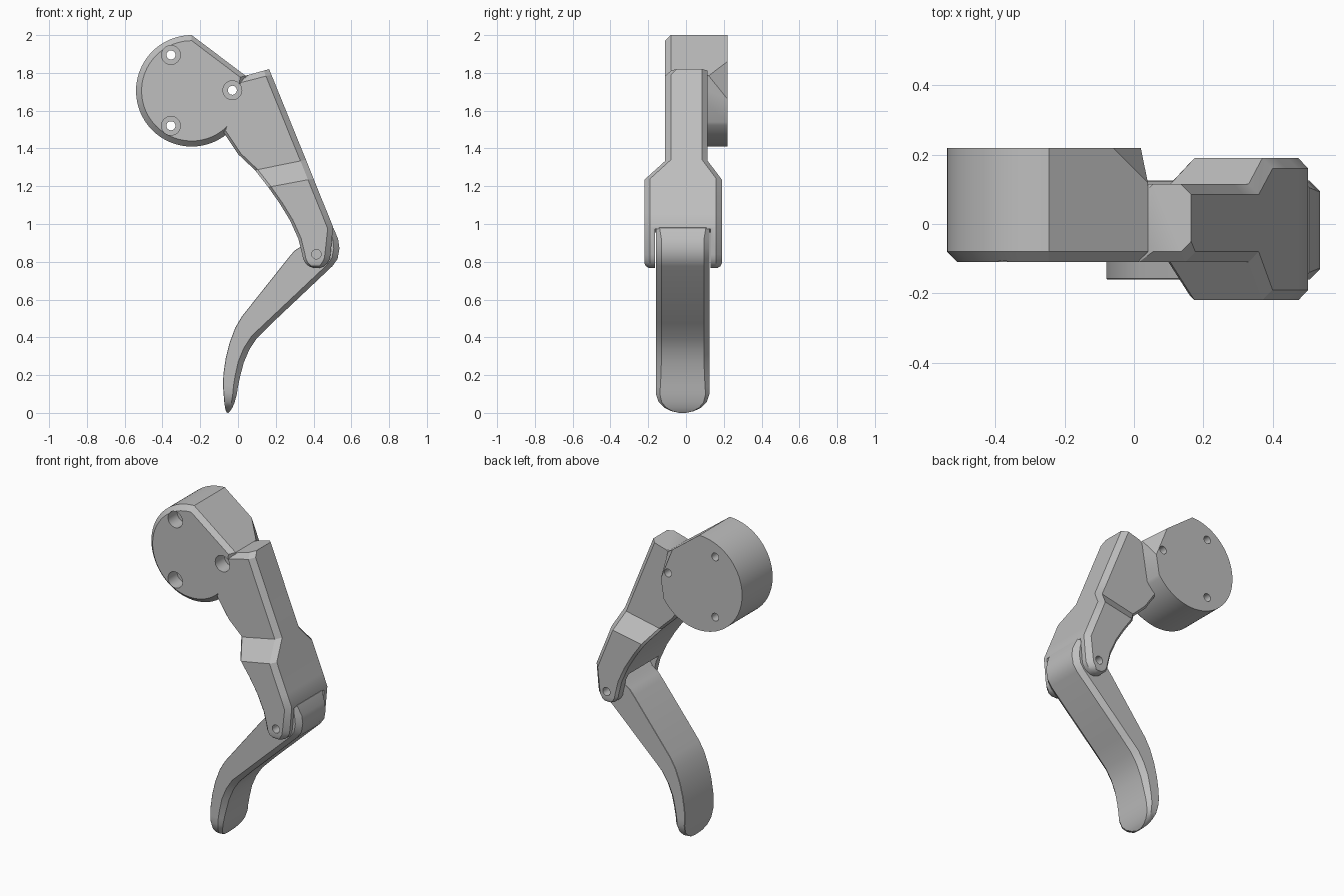
import bpy, bmesh, math
from mathutils import Vector

cube = bpy.data.objects.get("Cube")
if cube:
    bpy.data.objects.remove(cube, do_unlink=True)

grey = bpy.data.materials.new("satin_grey")
grey.use_nodes = True
colour = (0.52, 0.52, 0.52, 1)
grey.diffuse_color = colour
grey.node_tree.nodes["Principled BSDF"].inputs["Base Color"].default_value = colour


def loft(name, rings):
    """Skin a closed solid over rings with equal point counts."""
    bm = bmesh.new()
    rows = [[bm.verts.new(p) for p in ring] for ring in rings]
    n = len(rows[0])
    for a, b in zip(rows, rows[1:]):
        for i in range(n):
            j = (i + 1) % n
            bm.faces.new((a[i], a[j], b[j], b[i]))
    bm.faces.new(rows[0])
    bm.faces.new(rows[-1])
    bmesh.ops.recalc_face_normals(bm, faces=bm.faces)
    mesh = bpy.data.meshes.new(name)
    bm.to_mesh(mesh)
    bm.free()
    obj = bpy.data.objects.new(name, mesh)
    bpy.context.collection.objects.link(obj)
    return obj


def limb_ring(lx, lz, rx, rz, y0, y1, left_cut, right_cut):
    """Cross-section between a left and right edge, with chamfered corners."""
    left, right = Vector((lx, 0, lz)), Vector((rx, 0, rz))
    across = right - left
    limit = min(across.length, y1 - y0) * 0.3
    a, b = min(left_cut, limit), min(right_cut, limit)
    d = across.normalized()

    def at(p, y):
        return (p.x, y, p.z)
    return [at(left + d * a, y0), at(right - d * b, y0),
            at(right, y0 + b), at(right, y1 - b),
            at(right - d * b, y1), at(left + d * a, y1),
            at(left, y1 - a), at(left, y0 + a)]


def rod(x, z, r, y0, y1, segments=32):
    """Cylinder along y, used as a cutter."""
    turn = [math.tau * i / segments for i in range(segments)]
    obj = loft("cutter", [[(x + r * math.cos(t), y, z + r * math.sin(t)) for t in turn]
                          for y in (y0, y1)])
    obj.hide_render = True
    return obj


def carve(obj, cutters):
    for c in cutters:
        mod = obj.modifiers.new("cut", "BOOLEAN")
        mod.operation = "DIFFERENCE"
        mod.solver = "EXACT"
        mod.object = c
    deps = bpy.context.evaluated_depsgraph_get()
    mesh = bpy.data.meshes.new_from_object(obj.evaluated_get(deps))
    obj.modifiers.clear()
    obj.data = mesh


def finish(obj):
    obj.data.materials.clear()
    obj.data.materials.append(grey)
    bpy.ops.object.select_all(action="DESELECT")
    obj.select_set(True)
    bpy.context.view_layer.objects.active = obj
    bpy.ops.object.shade_smooth_by_angle(angle=math.radians(28))


# Hip drum: round body with two flats and a chamfered front rim
cx, cz, radius = -0.245, 1.705, 0.295
arc = [math.radians(90 + 236 * i / 56) for i in range(57)]
outline = [(radius * math.cos(t), radius * math.sin(t)) for t in arc]
outline.append((0.04 - cx, 1.785 - cz))
drum = loft("hip_drum", [[(cx + s * x, y, cz + s * z) for x, z in outline]
                         for s, y in ((0.9, -0.11), (1, -0.08), (1, 0.22))])

# Slanted cut on the rear corner of the drum
bm = bmesh.new()
bm.from_mesh(drum.data)
p1, p2, p3 = Vector((-0.06, 0.22, 1.86)), Vector((0.04, 0.12, 1.785)), Vector((0.02, 0.22, 1.66))
cut = bmesh.ops.bisect_plane(bm, geom=bm.verts[:] + bm.edges[:] + bm.faces[:], dist=1e-5,
                             plane_co=p1, plane_no=(p2 - p1).cross(p3 - p1), clear_outer=True)
bmesh.ops.holes_fill(bm, edges=[e for e in bm.edges if e.is_boundary])
bmesh.ops.recalc_face_normals(bm, faces=bm.faces)
bm.to_mesh(drum.data)
bm.free()

# Upper leg: thin plate that steps out to a wide fork
thin, wide = (-0.11, 0.115), (-0.22, 0.19)
px, pz, pr = 0.415, 0.84, 0.075
stations = [
    (0.04, 1.785, 0.165, 1.82, -0.08, 0.115),
    (0.0, 1.745, 0.177, 1.79, *thin),
    (-0.08, 1.49, 0.26, 1.586, *thin),
    (0.0, 1.37, 0.315, 1.45, *thin),
    (0.09, 1.285, 0.36, 1.34, *thin),
    (0.16, 1.195, 0.4, 1.24, *wide),
    (0.22, 1.11, 0.44, 1.14, *wide),
    (0.275, 1.02, 0.473, 1.06, *wide),
    (0.32, 0.92, 0.503, 0.985, *wide),
]
# Rounded fork tips around the knee pivot
for deg, inset in ((0, 0), (20, 0), (40, 0), (58, 0.008), (80, 0.025)):
    c, s = pr * math.cos(math.radians(deg)), pr * math.sin(math.radians(deg))
    stations.append((px - c, pz - s, px + c, pz - s, wide[0] + inset, wide[1] - inset))
upper = loft("upper_leg", [limb_ring(*st, 0.015, 0.03) for st in stations])

# Lower leg: knee, tapering shin and rounded toe
edges = [
    (0.44, 0.99, 0.505, 0.98), (0.38, 0.95, 0.53, 0.92),
    (0.34, 0.885, 0.537, 0.87), (0.30, 0.86, 0.527, 0.815),
    (0.27, 0.825, 0.50, 0.777), (0.02, 0.51, 0.18, 0.475),
    (-0.015, 0.45, 0.1, 0.395), (-0.045, 0.37, 0.06, 0.335),
    (-0.065, 0.29, 0.03, 0.265), (-0.077, 0.21, 0.012, 0.195),
    (-0.08, 0.15, 0.0, 0.14), (-0.077, 0.11, -0.006, 0.1),
    (-0.073, 0.06, -0.018, 0.055), (-0.069, 0.03, -0.03, 0.027),
    (-0.064, 0.01, -0.042, 0.009), (-0.058, 0.001, -0.05, 0.0),
]
mid, half = -0.0175, 0.1425
rings = []
for lx, lz, rx, rz in edges:
    drop = max(0, 1 - lz / 0.11)
    w = half * max(0.1, math.sqrt(1 - drop * drop))
    rings.append(limb_ring(lx, lz, rx, rz, mid - w, mid + w, 0.002, 0.03))
lower = loft("lower_leg", rings)

# Counterbored mounting holes, knee slot and knee pin holes
bolts = [(-0.355, 1.895), (-0.355, 1.52), (-0.03, 1.708)]
bores = [[rod(x, z, 0.05, -0.3, -0.02), rod(x, z, 0.024, -0.3, 0.4)] for x, z in bolts]
slot = rod(px, pz, 0.16, -0.165, 0.13, 64)
pin = rod(px, pz, 0.025, -0.4, 0.4)
carve(drum, sum(bores, []))
carve(upper, bores[2] + [slot, pin])
for c in sum(bores, []) + [slot, pin]:
    bpy.data.objects.remove(c, do_unlink=True)

for part in (drum, upper, lower):
    finish(part)
